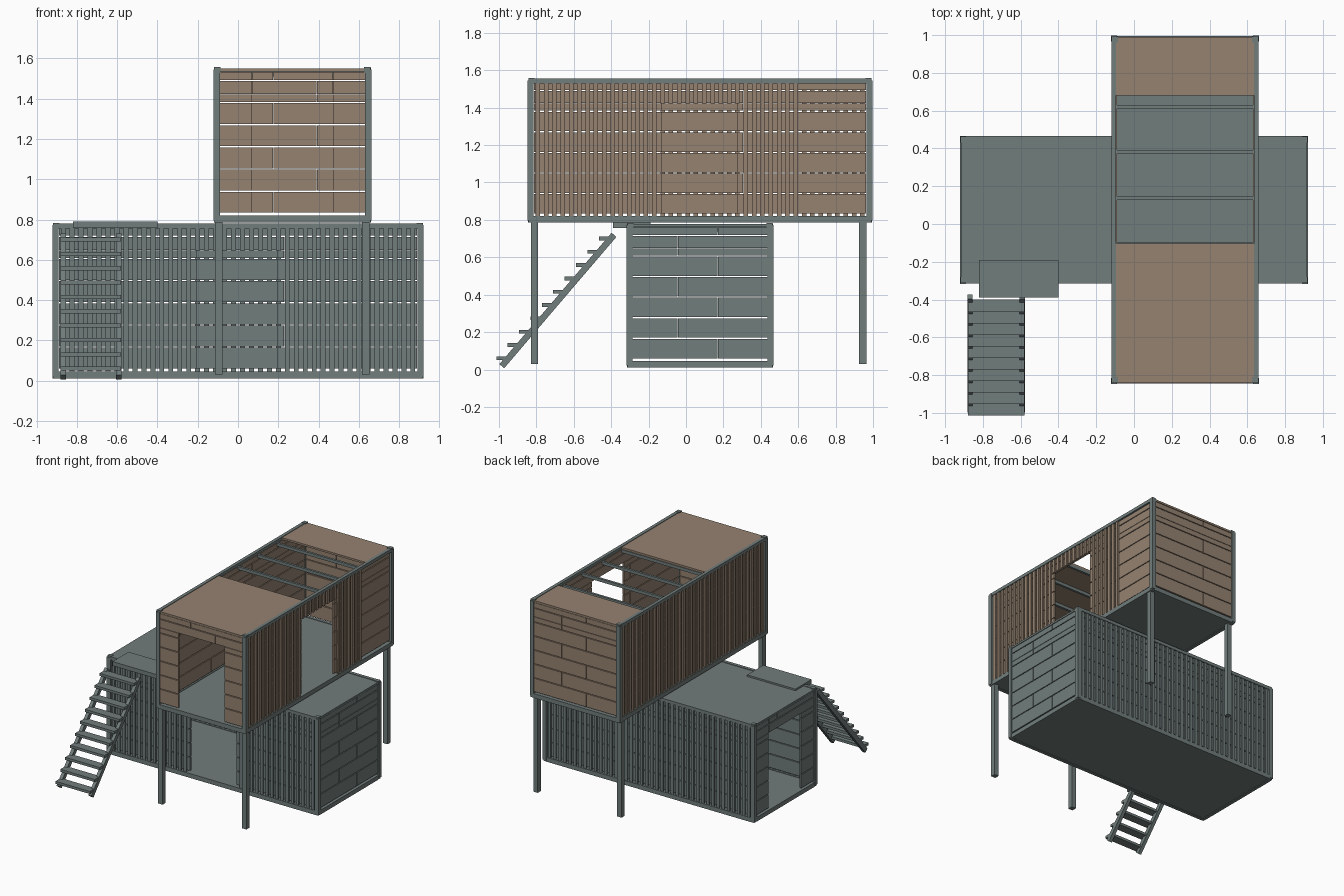
import bpy, bmesh
from math import radians
from mathutils import Matrix, Vector

if "Cube" in bpy.data.objects:
    bpy.data.objects.remove(bpy.data.objects["Cube"])


def material(name, rgb):
    m = bpy.data.materials.new(name)
    m.diffuse_color = (*rgb, 1)
    m.use_nodes = True
    m.node_tree.nodes["Principled BSDF"].inputs["Base Color"].default_value = m.diffuse_color
    return m


STEEL = material("painted_steel", (0.165, 0.205, 0.2))
WOOD = material("timber_boards", (0.30, 0.225, 0.165))


def boxes(name, spans, mat, mx=Matrix()):
    """One object from a list of boxes (x0, x1, y0, y1, z0, z1)."""
    bm = bmesh.new()
    for x0, x1, y0, y1, z0, z1 in spans:
        m = Matrix.Translation(((x0 + x1) / 2, (y0 + y1) / 2, (z0 + z1) / 2))
        m = m @ Matrix.Diagonal((x1 - x0, y1 - y0, z1 - z0, 1))
        bmesh.ops.create_cube(bm, size=1, matrix=m)
    bmesh.ops.transform(bm, matrix=mx, verts=bm.verts)
    me = bpy.data.meshes.new(name)
    bm.to_mesh(me)
    bm.free()
    me.materials.append(mat)
    ob = bpy.data.objects.new(name, me)
    bpy.context.collection.objects.link(ob)
    return ob


HW, HL, H = 0.39, 0.92, 0.772        # half width, half length, height of a container
DOOR = 0.635                         # door head height
GAP = 0.003


def planks(half, seams, door=None):
    """Board rectangles (u0, u1, z0, z1) of a wall, leaving the doorway free."""
    out = []
    for i in range(7):
        z0, z1 = 0.045 + 0.11 * i, min(0.045 + 0.11 * (i + 1), 0.75)
        for a, b in ((z0, min(z1, DOOR)), (max(z0, DOOR), z1)):
            if b - a < 0.01:
                continue
            cuts = [-half, seams[i % 2], half]
            if door:
                cuts = sorted(cuts + list(door))
            for u0, u1 in zip(cuts, cuts[1:]):
                mid = (u0 + u1) / 2
                if door and door[0] < mid < door[1] and b <= DOOR + 1e-4:
                    continue
                out.append((u0 + GAP / 2, u1 - GAP / 2, a + GAP, b - GAP if b != DOOR else b))
    return out


def container(prefix, mx, mat, roof, rib_end):
    # floor slab, bottom rails, long top rails, corner posts with end blocks
    boxes(prefix + "_floor", [(-HW + .02, HW - .02, -HL + .02, HL - .02, 0.004, 0.03)], STEEL, mx)
    rails, posts = [], []
    for s in (-1, 1):
        x0, x1 = sorted((s * HW, s * (HW - 0.026)))
        y0, y1 = sorted((s * HL, s * (HL - 0.026)))
        rails += [(x0, x1, -HL + .03, HL - .03, 0, 0.034),
                  (x0, x1, -HL + .03, HL - .03, H - 0.028, H - 0.003),
                  (-HW + .03, HW - .03, y0, y1, 0, 0.034)]
        for t in (-1, 1):
            px = sorted((s * (HW + .002), s * (HW - 0.03)))
            py = sorted((t * (HL + .002), t * (HL - 0.03)))
            posts.append((*px, *py, 0.01, H - 0.012))
            bx = sorted((s * (HW - .002), s * (HW - 0.034)))
            by = sorted((t * (HL - .002), t * (HL - 0.034)))
            posts += [(*bx, *by, z, z + 0.03) for z in (0, H - 0.03)]
    boxes(prefix + "_rails", rails, STEEL, mx)
    boxes(prefix + "_corner_posts", posts, STEEL, mx)

    # end walls: door at the front, closed at the back
    u, t = HW - 0.025, 0.016
    front = planks(u, (-0.095, 0.12), (-0.2, 0.2))
    back = planks(u, (-0.095, 0.12))
    boxes(prefix + "_front_wall", [(a, b, -HL + .006, -HL + .006 + t, c, d) for a, b, c, d in front], mat, mx)
    boxes(prefix + "_back_wall", [(a, b, HL - .006 - t, HL - .006, c, d) for a, b, c, d in back], mat, mx)

    # long walls: boards with upright ribs outside
    u, x = HL - 0.03, HW - 0.03
    door = (-0.205, 0.195)
    boxes(prefix + "_door_side_wall",
          [(x, x + t, a, b, c, d) for a, b, c, d in planks(u, (-0.28, 0.23), door)], mat, mx)
    boxes(prefix + "_closed_side_wall",
          [(-x - t, -x, a, b, c, d) for a, b, c, d in planks(u, (-0.28, 0.23))], mat, mx)
    ribs = []
    n = 40
    for i in range(n):
        y = -u + (i + 0.5) * 2 * u / n
        ribs.append((-x - t - .01, -x - t, y - .012, y + .012, 0.034, 0.75))
        if y < rib_end:
            low = DOOR if door[0] - .012 < y < door[1] + .012 else 0.034
            ribs.append((x + t, x + t + .01, y - .012, y + .012, low, 0.75))
    boxes(prefix + "_wall_ribs", ribs, mat, mx)

    # roof sheets and the cross beams under them
    boxes(prefix + "_roof", [(-HW + .024, HW - .024, a, b, 0.75, 0.765) for a, b in roof], mat, mx)
    beams = [(-HW + .02, HW - .02, y - .009, y + .009, 0.725, 0.749)
             for y in (-0.673, -0.428, -0.183, 0.062, 0.307, 0.545, 0.79)]
    boxes(prefix + "_roof_beams", beams, STEEL, mx)


# the same container twice: the lower one is turned a quarter
container("lower", Matrix.Translation((0, 0.075, 0.012)) @ Matrix.Rotation(radians(-90), 4, 'Z'),
          STEEL, [(-HL + .004, HL - .004)], 2)
container("upper", Matrix.Translation((0.27, 0.075, 0.786)), WOOD,
          [(-HL + .004, -0.178), (0.605, HL - .004)], 0.52)

# support columns under the overhangs
boxes("support_columns", [(x - .019, x + .019, y - .019, y + .019, 0.03, 0.79)
                          for x in (-0.095, 0.635) for y in (-0.81, 0.945)], STEEL)

# stair landing on the lower roof
boxes("stair_landing", [(-0.82, -0.40, -0.39, -0.19, 0.757, 0.79)], STEEL)

# stair treads
Y0, Z0, Y1, Z1 = -0.985, 0.018, -0.385, 0.72
treads = []
for i in range(10):
    z = 0.06 + 0.0712 * i
    y = Y0 + (z - Z0) * (Y1 - Y0) / (Z1 - Z0)
    treads.append((-0.88, -0.58, y - 0.065, y + 0.003, z - 0.01, z + 0.01))
boxes("stair_treads", treads, STEEL)

# sloping stair stringers
d = Vector((0, Y1 - Y0, Z1 - Z0))
slope = Matrix.Translation((0, Y0, Z0)) @ Vector((0, 1, 0)).rotation_difference(d).to_matrix().to_4x4()
boxes("stair_stringers", [(x, x + 0.027, 0, d.length, -0.017, 0.017) for x in (-0.882, -0.605)], STEEL, slope)
